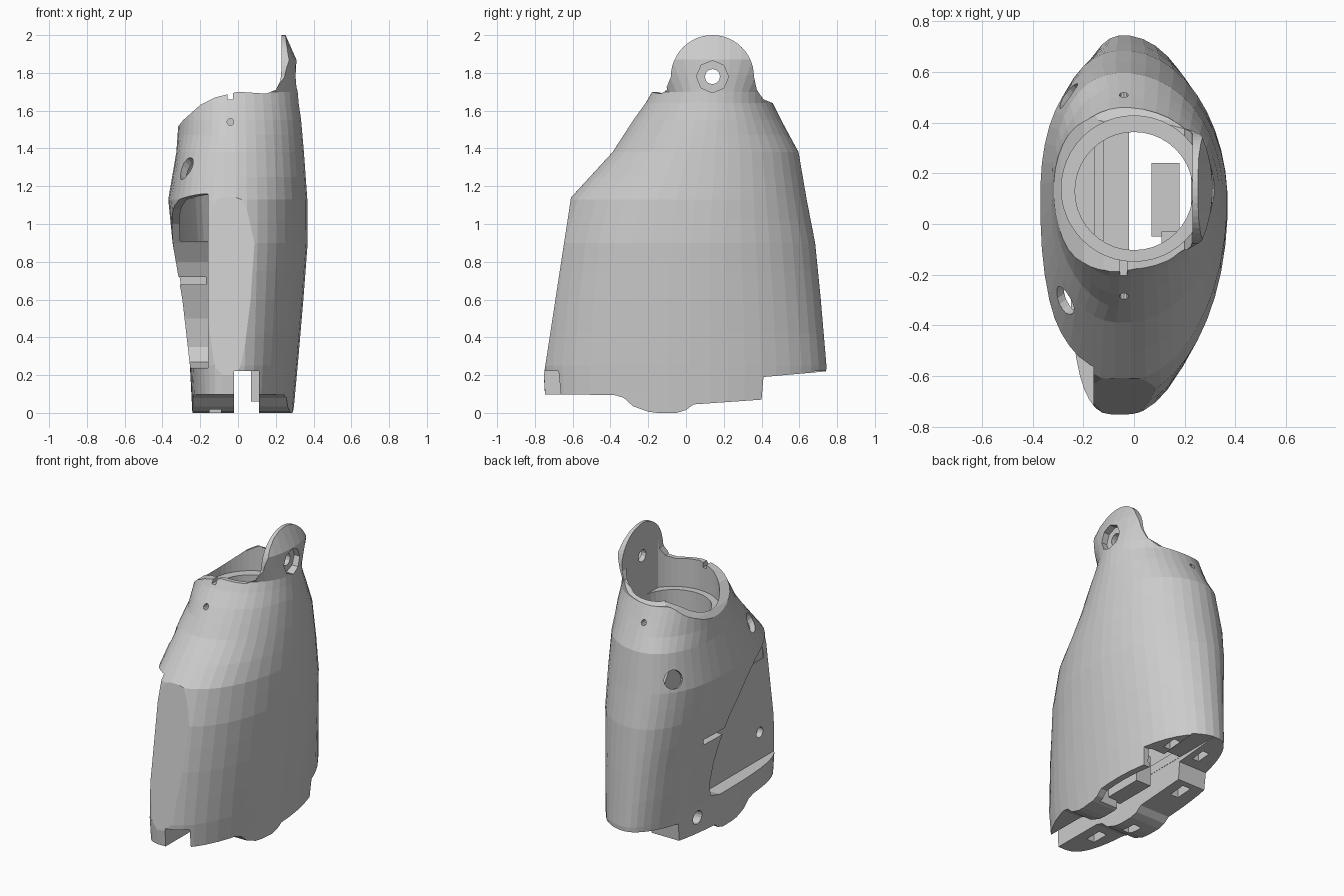
import bpy, bmesh, math
from mathutils import Vector

if "Cube" in bpy.data.objects:
    bpy.data.objects.remove(bpy.data.objects["Cube"])

# z, left x, right x, front y, back y, widest y
SECTIONS = [(-0.04, -0.24, 0.29, -0.74, 0.73, 0.08), (0.25, -0.255, 0.317, -0.757, 0.745, 0.08),
            (0.6, -0.295, 0.347, -0.725, 0.715, 0.08), (0.9, -0.347, 0.37, -0.685, 0.685, 0.08),
            (1.13, -0.37, 0.368, -0.62, 0.64, 0.1), (1.38, -0.327, 0.35, -0.39, 0.597, 0.12),
            (1.55, -0.315, 0.335, -0.28, 0.505, 0.14), (1.64, -0.312, 0.322, -0.215, 0.46, 0.14),
            (1.70, -0.31, 0.317, -0.18, 0.46, 0.14),
            (1.87, -0.30, 0.31, -0.30, 0.58, 0.14), (2.04, -0.25, 0.235, -0.30, 0.58, 0.14)]
CX = -0.04


def section(z):
    for a, b in zip(SECTIONS, SECTIONS[1:]):
        if z <= b[0]:
            t = (z - a[0]) / (b[0] - a[0])
            return [p + (q - p) * t for p, q in zip(a, b)]
    return SECTIONS[-1]


def to_object(bm, name):
    bmesh.ops.recalc_face_normals(bm, faces=bm.faces[:])
    me = bpy.data.meshes.new(name)
    bm.to_mesh(me)
    bm.free()
    ob = bpy.data.objects.new(name, me)
    bpy.context.collection.objects.link(ob)
    return ob


def clip(bm, co, no):
    """Remove what lies in front of the plane and close the opening."""
    r = bmesh.ops.bisect_plane(bm, geom=bm.verts[:] + bm.edges[:] + bm.faces[:], dist=1e-6,
                               plane_co=co, plane_no=no, clear_outer=True)
    edges = [e for e in r['geom_cut'] if isinstance(e, bmesh.types.BMEdge) and e.is_boundary]
    if edges:
        bmesh.ops.holes_fill(bm, edges=edges, sides=0)


def loft(name, zs, inset=0.0, planes=(), n=44):
    bm = bmesh.new()
    rings = []
    for z in zs:
        _, xl, xr, yf, yb, cy = section(z)
        ring = []
        # the left front corner is squarer towards the foot
        square = 2.4 + max(0, min(1, (1.13 - z) / 0.6)) * 0.9
        for i in range(n):
            a = math.tau * (i + 0.5) / n
            c, s = math.cos(a), math.sin(a)
            k = 1
            if c < 0 and z < 1.4:
                k = 2 / square if s < 0 else 2 / 2.3
            x = CX + ((xr - CX - inset) * c if c > 0 else (xl - CX + inset) * abs(c) ** k)
            y = cy + ((yb - cy - inset) if s > 0 else (cy - yf - inset)) * math.copysign(abs(s) ** k, s)
            ring.append(bm.verts.new((x, y, z)))
        rings.append(ring)
    for a, b in zip(rings, rings[1:]):
        for i in range(n):
            bm.faces.new((a[i], a[(i + 1) % n], b[(i + 1) % n], b[i]))
    bm.faces.new(rings[0])
    bm.faces.new(rings[-1])
    # sloping flat front, moved in by the inset
    clip(bm, (0, -0.745 + inset, 0.25), Vector((0, -1, 0.153)).normalized())
    for co, no in planes:
        clip(bm, co, no)
    return to_object(bm, name)


def prism(name, pts, axis, lo, hi):
    """Extrude a profile along x (points y,z) or along y (points x,z)."""
    bm = bmesh.new()
    put = (lambda p, t: (t, p[0], p[1])) if axis == 'x' else (lambda p, t: (p[0], t, p[1]))
    a = [bm.verts.new(put(p, lo)) for p in pts]
    b = [bm.verts.new(put(p, hi)) for p in pts]
    bm.faces.new(a)
    bm.faces.new(b)
    for i in range(len(pts)):
        j = (i + 1) % len(pts)
        bm.faces.new((a[i], a[j], b[j], b[i]))
    return to_object(bm, name)


def box(name, x0, x1, y0, y1, z0, z1):
    return prism(name, [(y0, z0), (y1, z0), (y1, z1), (y0, z1)], 'x', x0, x1)


def rod(name, loc, direction, r, length, n=16, planes=()):
    bm = bmesh.new()
    m = Vector(direction).to_track_quat('Z', 'Y').to_matrix().to_4x4()
    m.translation = Vector(loc)
    bmesh.ops.create_cone(bm, cap_ends=True, segments=n, radius1=r, radius2=r, depth=length, matrix=m)
    for co, no in planes:
        clip(bm, co, no)
    return to_object(bm, name)


def cut(target, cutter):
    cutter.hide_render = True
    mod = target.modifiers.new("cut", 'BOOLEAN')
    mod.operation, mod.solver, mod.object = 'DIFFERENCE', 'EXACT', cutter
    bpy.context.view_layer.objects.active = target
    bpy.ops.object.modifier_apply(modifier=mod.name)
    bpy.data.objects.remove(cutter, do_unlink=True)


# outer body
shell = loft("body_shell", [-0.04, 0.12, 0.25, 0.42, 0.6, 0.75, 0.9, 1.02, 1.13, 1.25, 1.38,
                            1.47, 1.55, 1.64, 1.7, 1.79, 1.87, 2.04])

# main hollow and upper side hollow, leaving an upright partition between them
cut(shell, loft("main_hollow", [0.28, 0.6, 0.9, 1.13, 1.36], 0.045, [((-0.12, 0, 0), (-1, 0, 0))]))
cut(shell, loft("side_hollow", [0.91, 1.13, 1.36], 0.04, [((-0.155, 0, 0), (1, 0, 0))]))

# hollow under the floor, slot through the foot, opening in the floor
cut(shell, loft("under_hollow", [-0.039, 0.22], 0.045,
                [((-0.021, 0, 0), (-1, 0, 0)), ((0, -0.03, 0), (0, -1, 0)), ((0, 0.42, 0), (0, 1, 0))]))
cut(shell, box("foot_slot", -0.02, 0.11, -1, 1, -0.3, 0.221))
cut(shell, box("floor_opening", -0.019, 0.109, -0.15, 0.415, 0.1, 0.35))
cut(shell, box("floor_opening_side", 0.1, 0.225, -0.029, 0.414, 0.1, 0.35))

# collar bore with a flat side, and the smaller hole through its floor
cut(shell, rod("collar_bore", (0, 0.14, 1.85), (0, 0, 1), 0.287, 0.7, 48, [((0.23, 0, 0), (1, 0, 0))]))
cut(shell, rod("floor_hole", (0, 0.13, 1.42), (0, 0, 1), 0.233, 0.3, 40))

# collar rim curve and flat inner face of the ear
cut(shell, prism("rim_trim", [(-0.6, 1.45), (-0.33, 1.5), (-0.29, 1.55), (-0.2, 1.63), (-0.12, 1.67), (0, 1.7),
                              (0.15, 1.69), (0.2, 1.71), (0.225, 1.76), (0.23, 1.82), (0.23, 2.2), (-0.6, 2.2)],
                 'y', -1, 1))
# round ear outline
arc = [(0.14 - 0.22 * math.cos(a), 1.78 + 0.22 * math.sin(a)) for a in [math.pi * i / 24 for i in range(25)]]
cut(shell, prism("ear_trim", [(-0.6, 1.7), (-0.15, 1.7), (-0.1, 1.73)] + arc +
                 [(0.375, 1.71), (0.41, 1.66), (0.46, 1.64), (0.9, 1.64), (0.9, 2.3), (-0.6, 2.3)], 'x', -1, 1))
cut(shell, rod("ear_hole", (0.27, 0.14, 1.78), (1, 0, 0), 0.04, 0.3, 12))
cut(shell, rod("ear_recess", (0.365, 0.14, 1.78), (1, 0, 0), 0.085, 0.2, 8))

# side cutaway exposing the partition
cut(shell, prism("cutaway", [(-1, 1.15), (-0.55, 1.16), (-0.38, 1.13), (-0.25, 1.08), (-0.15, 1.0), (-0.07, 0.9),
                             (0, 0.8), (0.05, 0.68), (0.11, 0.5), (0.13, 0.35), (0.1, 0.27), (0, 0.24),
                             (-1, 0.235)], 'x', -0.8, -0.16))
cut(shell, box("side_slit", -0.45, -0.17, -0.1, 0.25, 0.68, 0.72))

# wavy underside with a raised back step
cut(shell, prism("underside", [(-1, 0.1), (-0.38, 0.095), (-0.33, 0.08), (-0.28, 0.035), (-0.2, 0.006), (-0.15, 0),
                               (-0.05, 0), (0, 0.015), (0.04, 0.045), (0.4, 0.07), (0.41, 0.19), (1, 0.243),
                               (1, -0.3), (-1, -0.3)], 'x', -1, 1))

# round side holes
for loc, d, r in [((-0.27, -0.30, 1.29), (-0.6, -0.4, 0.6), 0.06), ((-0.24, 0.49, 1.2), (-0.7, 0.6, 0.4), 0.06),
                  ((-0.25, 0.23, 0.17), (-1, 0, 0.1), 0.045), ((-0.14, -0.56, 0.42), (1, 0, 0), 0.035)]:
    cut(shell, rod("side_hole", loc, d, r, 0.22))

# collar notches and pin holes
for y in (-0.16, 0.44):
    cut(shell, box("notch", -0.055, -0.027, y - 0.05, y + 0.05, 1.66, 1.8))
for y in (-0.25, 0.51):
    cut(shell, rod("pin_hole", (-0.04, y, 1.54), (0, 1, 0), 0.018, 0.12, 10))

# pockets under the foot and slots in the back floor
for y in (-0.5, -0.17, 0.3):
    cut(shell, box("pocket", -0.15, -0.09, y - 0.06, y + 0.06, -0.1, 0.15))
for x in (-0.09, 0.14):
    cut(shell, box("back_slot", x - 0.025, x + 0.025, 0.48, 0.58, 0.1, 0.4))

# bracket tab below the floor
box("bracket_tab", 0.07, 0.18, -0.05, 0.24, 0.06, 0.27)
